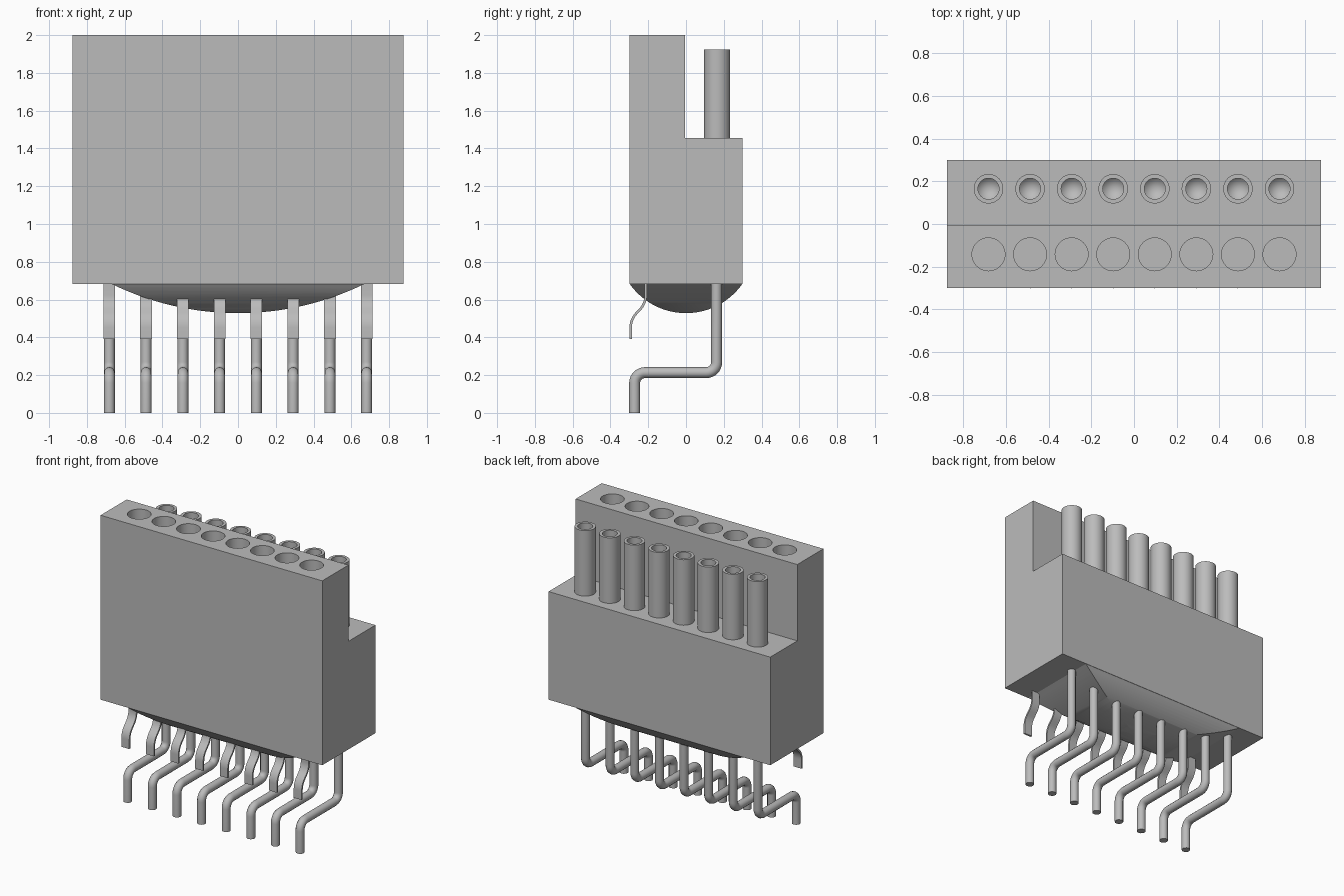
import bpy, bmesh, math
from mathutils import Vector, Matrix

cube = bpy.data.objects.get("Cube")
if cube:
    bpy.data.objects.remove(cube, do_unlink=True)

grey = bpy.data.materials.new("plain grey")
grey.use_nodes = True
COLOUR = (0.5, 0.5, 0.5, 1)
grey.diffuse_color = COLOUR
grey.node_tree.nodes["Principled BSDF"].inputs["Base Color"].default_value = COLOUR

COUNT, PITCH = 8, 0.1946
COLUMNS = [(i - (COUNT - 1) / 2) * PITCH for i in range(COUNT)]


def finish(name, bm, smooth=True):
    bmesh.ops.remove_doubles(bm, verts=bm.verts, dist=1e-5)
    bmesh.ops.recalc_face_normals(bm, faces=bm.faces)
    mesh = bpy.data.meshes.new(name)
    bm.to_mesh(mesh)
    bm.free()
    mesh.materials.append(grey)
    obj = bpy.data.objects.new(name, mesh)
    bpy.context.collection.objects.link(obj)
    if smooth:
        shade(obj)
    return obj


def select(obj):
    bpy.ops.object.select_all(action='DESELECT')
    obj.select_set(True)
    bpy.context.view_layer.objects.active = obj


def shade(obj):
    select(obj)
    bpy.ops.object.shade_smooth_by_angle(angle=math.radians(35))


def extrude(name, outline, start, depth, smooth=True):
    """Extrude a closed outline of 3D points along depth."""
    bm = bmesh.new()
    face = bm.faces.new([bm.verts.new(Vector(p) + Vector(start)) for p in outline])
    new = bmesh.ops.extrude_face_region(bm, geom=[face])["geom"]
    bmesh.ops.translate(bm, vec=depth, verts=[v for v in new if isinstance(v, bmesh.types.BMVert)])
    return finish(name, bm, smooth)


def combine(obj, tool, operation):
    """Apply a boolean and discard the helper."""
    tool.hide_render = True
    mod = obj.modifiers.new("cut", 'BOOLEAN')
    mod.operation, mod.object, mod.solver = operation, tool, 'EXACT'
    select(obj)
    bpy.ops.object.modifier_apply(modifier=mod.name)
    bpy.data.objects.remove(tool, do_unlink=True)
    shade(obj)


def rounded(points, radius, steps=8):
    """Round the inner corners of a (y, z) path."""
    pts = [Vector(p) for p in points]
    path = [pts[0]]
    for a, b, c in zip(pts, pts[1:], pts[2:]):
        u, v = (a - b).normalized(), (c - b).normalized()
        half = u.angle(v) / 2
        centre = b + (u + v).normalized() * radius / math.sin(half)
        start, end = b + u * radius / math.tan(half), b + v * radius / math.tan(half)
        s, e = start - centre, end - centre
        turn = s.angle(e)
        for i in range(steps + 1):
            t = i / steps
            path.append(centre + (s * math.sin((1 - t) * turn) + e * math.sin(t * turn)) / math.sin(turn))
    return path + [pts[-1]]


# Stepped housing with a row of sockets in the raised front
FRONT, BACK, HALF_X, BASE, SHELF, TOP = -0.3, 0.3, 0.876, 0.683, 1.455, 2.0
profile = [(FRONT, BASE), (BACK, BASE), (BACK, SHELF), (-0.005, SHELF), (-0.005, TOP), (FRONT, TOP)]
housing = extrude("housing", [(0, y, z) for y, z in profile], (-HALF_X, 0, 0), (2 * HALF_X, 0, 0), False)
bm = bmesh.new()
for x in COLUMNS:
    bmesh.ops.create_cone(bm, cap_ends=True, segments=40, radius1=0.077, radius2=0.077, depth=1.2,
                          matrix=Matrix.Translation((x, -0.142, TOP)))
combine(housing, finish("socket_cutter", bm), 'DIFFERENCE')


# Bulging underside, curved both ways
def arc(half, sag, steps=32):
    radius = (half * half + sag * sag) / (2 * sag)
    spread = math.asin(half / radius)
    angles = [spread * (2 * i / steps - 1) for i in range(steps + 1)]
    return [(radius * math.sin(a), BASE - sag + radius * (1 - math.cos(a))) for a in angles]


SAG = 0.155
belly = extrude("belly", [(x, 0, z) for x, z in arc(0.67, SAG)], (0, -0.4, 0), (0, 0.8, 0))
cross = extrude("belly_cutter", [(0, y, z) for y, z in arc(0.298, SAG)], (-1, 0, 0), (2, 0, 0))
combine(belly, cross, 'INTERSECT')

# Repeated parts, one of each per column
tube_profile = [(0, SHELF), (0.069, SHELF), (0.069, 1.923), (0.049, 1.923), (0.049, 1.55), (0, 1.5)]
leg_path = rounded([(0.162, 0.75), (0.162, 0.213), (-0.272, 0.213), (-0.272, 0)], 0.055)
strip_path = rounded([(-0.213, 0.72), (-0.213, 0.58), (-0.293, 0.495), (-0.293, 0.39)], 0.11)
THICK = 0.013

for n, x in enumerate(COLUMNS, 1):
    # Hollow upright tube
    bm = bmesh.new()
    verts = [bm.verts.new((r, 0, z)) for r, z in tube_profile]
    edges = [bm.edges.new(pair) for pair in zip(verts, verts[1:])]
    bmesh.ops.spin(bm, geom=verts + edges, cent=(0, 0, 0), axis=(0, 0, 1), angle=math.tau, steps=32)
    tube = finish(f"tube_{n}", bm)
    tube.location = (x, 0.165, 0)

    # Round bent leg
    curve = bpy.data.curves.new(f"round_leg_{n}", 'CURVE')
    curve.dimensions = '3D'
    curve.bevel_depth, curve.bevel_resolution, curve.use_fill_caps = 0.029, 4, True
    spline = curve.splines.new('POLY')
    spline.points.add(len(leg_path) - 1)
    for point, (y, z) in zip(spline.points, leg_path):
        point.co = (x, y, z, 1)
    curve.materials.append(grey)
    leg = bpy.data.objects.new(f"round_leg_{n}", curve)
    bpy.context.collection.objects.link(leg)
    select(leg)
    bpy.ops.object.convert(target='MESH')
    shade(bpy.context.object)

    # Flat bent strip
    sides = [[], []]
    for i, p in enumerate(strip_path):
        along = strip_path[min(i + 1, len(strip_path) - 1)] - strip_path[max(i - 1, 0)]
        normal = Vector((-along.y, along.x)).normalized() * THICK / 2
        sides[0].append(p + normal)
        sides[1].append(p - normal)
    outline = [(0, p.x, p.y) for p in sides[0] + sides[1][::-1]]
    extrude(f"flat_strip_{n}", outline, (x - 0.031, 0, 0), (0.062, 0, 0))
